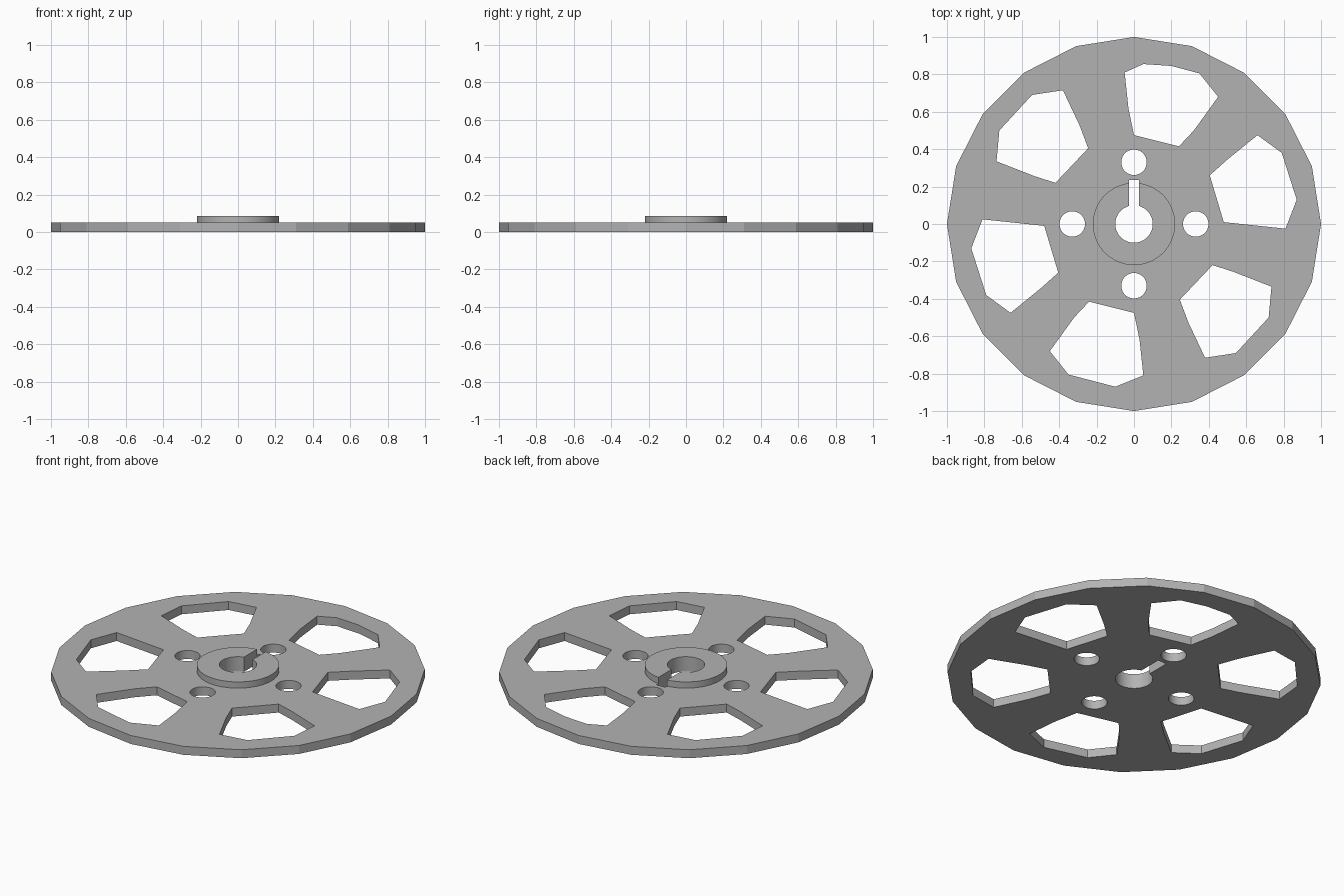
import bpy
import math

cube = bpy.data.objects.get("Cube")
if cube:
    bpy.data.objects.remove(cube, do_unlink=True)

DISC_TOP = 0.05
HUB_TOP = 0.087
HUB_RADIUS = 0.22
BORE_RADIUS = 0.10
KEY_HALF = 0.028
KEY_END = 0.235

grey = bpy.data.materials.new("grey metal")
grey.use_nodes = True
colour = (0.45, 0.45, 0.45, 1)
grey.diffuse_color = colour
grey.node_tree.nodes["Principled BSDF"].inputs["Base Color"].default_value = colour


def arc(radius, start, end, steps):
    """Points along an arc, both ends included."""
    angles = [start + (end - start) * i / steps for i in range(steps + 1)]
    return [(radius * math.cos(a), radius * math.sin(a)) for a in angles]


def circle(radius, sides, centre=(0, 0)):
    points = arc(radius, math.pi / 2, math.pi * 5 / 2, sides)[:-1]
    return [(x + centre[0], y + centre[1]) for x, y in points]


def half_turn(points):
    return [(-x, -y) for x, y in points]


def plate(name, outlines, bottom, top):
    """Extrude flat outlines; loops inside the first one become holes."""
    curve = bpy.data.curves.new(name, "CURVE")
    curve.dimensions = "2D"
    curve.fill_mode = "BOTH"
    curve.extrude = (top - bottom) / 2
    for outline in outlines:
        spline = curve.splines.new("POLY")
        spline.points.add(len(outline) - 1)
        for point, (x, y) in zip(spline.points, outline):
            point.co = (x, y, 0, 1)
        spline.use_cyclic_u = True
    curve.materials.append(grey)
    obj = bpy.data.objects.new(name, curve)
    obj.location.z = (top + bottom) / 2
    bpy.context.collection.objects.link(obj)
    bpy.ops.object.select_all(action="DESELECT")
    obj.select_set(True)
    bpy.context.view_layer.objects.active = obj
    bpy.ops.object.convert(target="MESH")
    # Weld the caps to the walls
    bpy.ops.object.mode_set(mode="EDIT")
    bpy.ops.mesh.select_all(action="SELECT")
    bpy.ops.mesh.remove_doubles(threshold=0.0001)
    bpy.ops.mesh.normals_make_consistent(inside=False)
    bpy.ops.object.mode_set(mode="OBJECT")
    bpy.ops.object.shade_smooth_by_angle(angle=math.radians(15))
    return bpy.context.object


# Lightening windows: three outlines, repeated by a half turn
rear_inner = [(0.45, 0.68), (0.32, 0.5), (0.24, 0.415), (0, 0.475), (-0.03, 0.62), (-0.05, 0.81)]
rear_window = rear_inner + [(0.05, 0.855), (0.2, 0.845), (0.35, 0.805)]
front_window = half_turn(rear_inner + [(0.1, 0.87), (0.35, 0.805)])
left_window = [(0.66, 0.475), (0.79, 0.38), (0.87, 0.13), (0.81, -0.025),
               (0.48, 0.01), (0.405, 0.26), (0.5, 0.345)]
corner_window = [(0.42, -0.22), (0.53, -0.255), (0.735, -0.335), (0.72, -0.5),
                 (0.545, -0.69), (0.38, -0.715), (0.29, -0.525), (0.245, -0.405)]
windows = [rear_window, front_window]
for window in (left_window, corner_window):
    windows += [window, half_turn(window)]

# Four bolt holes around the hub
bolt_holes = [circle(0.068, 40, c) for c in circle(0.33, 4)]

# Shaft bore joined with its keyway
key_angle = math.acos(KEY_HALF / BORE_RADIUS)
bore = arc(BORE_RADIUS, math.pi - key_angle, math.tau + key_angle, 44)
keyed_bore = bore + [(KEY_HALF, KEY_END), (-KEY_HALF, KEY_END)]

plate("wheel_disc", [circle(1, 20)] + windows + bolt_holes + [keyed_bore], 0, DISC_TOP)

# Raised hub, split open by the keyway
rim_angle = math.acos(KEY_HALF / HUB_RADIUS)
hub_rim = arc(HUB_RADIUS, rim_angle, -math.pi - rim_angle, 56)
plate("hub_collar", [bore + hub_rim], DISC_TOP, HUB_TOP)
